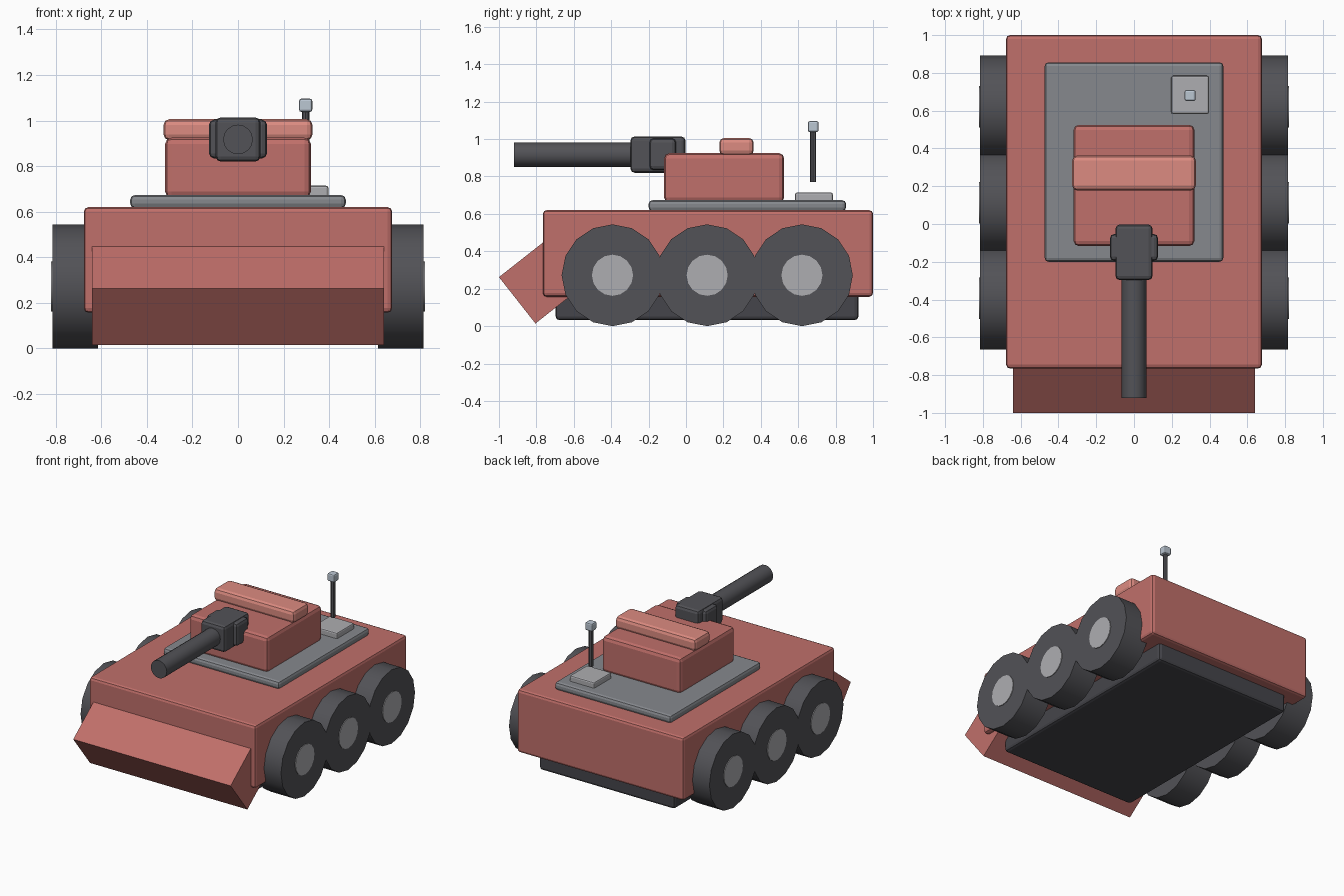
import bpy, math
from mathutils import Matrix, Vector

if "Cube" in bpy.data.objects:
    bpy.data.objects.remove(bpy.data.objects["Cube"])


def material(name, rgb):
    m = bpy.data.materials.new(name)
    m.diffuse_color = (*rgb, 1)
    m.use_nodes = True
    m.node_tree.nodes["Principled BSDF"].inputs["Base Color"].default_value = m.diffuse_color
    return m


RED = material("red_paint", (0.53, 0.16, 0.145))
LIGHT_RED = material("light_red_paint", (0.72, 0.26, 0.22))
DARK = material("dark_metal", (0.085, 0.085, 0.095))
BLACK = material("underside_metal", (0.06, 0.06, 0.07))
GREY = material("deck_metal", (0.24, 0.25, 0.27))
PALE = material("pale_metal", (0.42, 0.42, 0.44))
TIP = material("tip_metal", (0.5, 0.57, 0.65))


def box(name, lo, hi, mat, bevel=0.0, segments=2):
    lo, hi = Vector(lo), Vector(hi)
    bpy.ops.mesh.primitive_cube_add(size=1, location=(lo + hi) / 2)
    ob = bpy.context.object
    ob.name = name
    ob.data.transform(Matrix.Diagonal((*(hi - lo), 1)))
    ob.data.materials.append(mat)
    if bevel:
        mod = ob.modifiers.new("bevel", 'BEVEL')
        mod.width, mod.segments = bevel, segments
    return ob


def cylinder(name, centre, radius, depth, axis, mat, sides=16):
    bpy.ops.mesh.primitive_cylinder_add(vertices=sides, radius=radius, depth=depth, location=centre)
    ob = bpy.context.object
    ob.name = name
    if axis == 'X':
        ob.data.transform(Matrix.Rotation(math.pi / 2, 4, 'Y'))
    elif axis == 'Y':
        ob.data.transform(Matrix.Rotation(math.pi / 2, 4, 'X'))
    ob.data.materials.append(mat)
    bpy.ops.object.shade_smooth_by_angle(angle=math.radians(30))
    return ob


# Hull and underside
box("hull", (-0.677, -0.765, 0.157), (0.677, 1.0, 0.62), RED, 0.02)
box("underside", (-0.55, -0.697, 0.032), (0.55, 0.922, 0.22), BLACK, 0.02)

# Tilted front blade: lower front edges given, rear end buried in the hull
front, low = Vector((0, -1.0, 0.262)), Vector((0, -0.805, 0.014))
face = low - front
back = Vector((0, -face.z, face.y)).normalized() * 0.36
blade = box("front_blade", (-0.64, -0.18, -face.length / 2), (0.64, 0.18, face.length / 2), RED)
blade.location = (front + low + back) / 2
blade.rotation_euler.x = math.atan2(back.z, back.y)

# Three wheels with hubs on each side
for side, s in (("left", -1), ("right", 1)):
    for i, y in enumerate((-0.393, 0.113, 0.62)):
        cylinder(f"wheel_{side}_{i + 1}", (s * 0.715, y, 0.272), 0.272, 0.2, 'X', DARK)
        cylinder(f"hub_{side}_{i + 1}", (s * 0.77, y, 0.272), 0.11, 0.1, 'X', PALE)

# Deck plate, turret and roof bar
box("deck_plate", (-0.473, -0.2, 0.615), (0.473, 0.856, 0.673), GREY, 0.02)
box("turret", (-0.32, -0.117, 0.66), (0.32, 0.525, 0.925), RED, 0.028)
box("turret_bar", (-0.327, 0.178, 0.914), (0.327, 0.362, 1.006), LIGHT_RED, 0.025)

# Gun
box("gun_mount", (-0.098, -0.297, 0.82), (0.098, -0.003, 1.014), DARK, 0.022)
box("gun_cheeks", (-0.127, -0.195, 0.834), (0.127, -0.053, 1.004), DARK, 0.022)
cylinder("gun_barrel", (0, -0.59, 0.917), 0.065, 0.66, 'Y', DARK)

# Hatch and aerial
box("hatch", (0.197, 0.583, 0.66), (0.397, 0.785, 0.714), PALE, 0.01)
cylinder("aerial", (0.297, 0.68, 0.911), 0.016, 0.282, 'Z', DARK, 8)
box("aerial_tip", (0.268, 0.651, 1.038), (0.326, 0.709, 1.096), TIP, 0.01)
